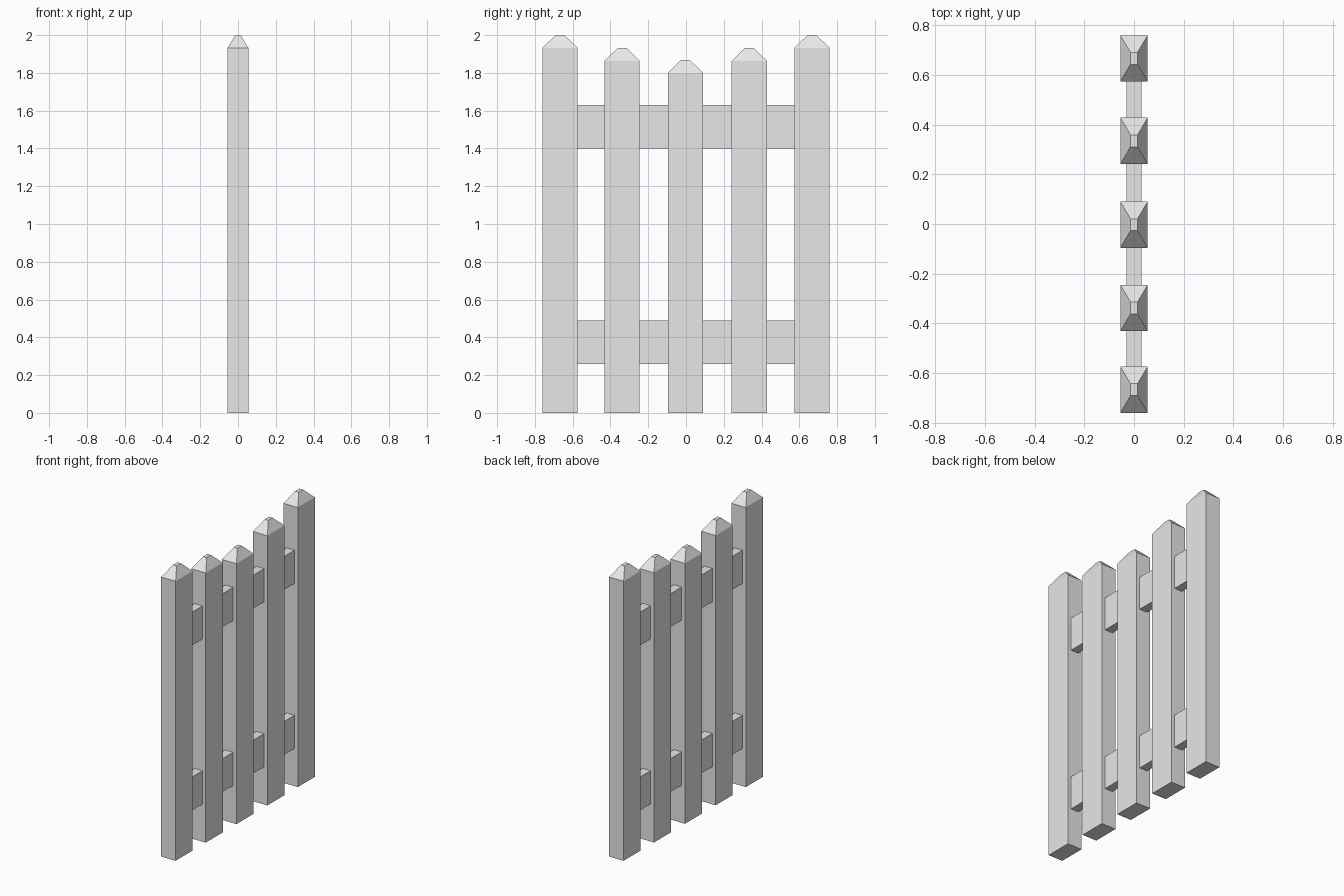
import bpy
import bmesh

cube = bpy.data.objects.get("Cube")
if cube:
    bpy.data.objects.remove(cube, do_unlink=True)

# One flat paint for the whole fence
paint = bpy.data.materials.new("light_grey")
paint.use_nodes = True
colour = (0.8, 0.8, 0.8, 1)
paint.diffuse_color = colour
paint.node_tree.nodes["Principled BSDF"].inputs["Base Color"].default_value = colour


def block(name, x, y, z, cap=None):
    """Box spanning the given ranges, with an optional tapered cap (half x, half y, top z)."""
    bm = bmesh.new()
    base = [bm.verts.new((px, py, z[0])) for px, py in
            ((x[0], y[0]), (x[1], y[0]), (x[1], y[1]), (x[0], y[1]))]
    bottom = bm.faces.new(base)

    # Raise the walls
    walls = bmesh.ops.extrude_face_region(bm, geom=[bottom], use_keep_orig=True)["geom"]
    top = next(f for f in walls if isinstance(f, bmesh.types.BMFace))
    for v in top.verts:
        v.co.z = z[1]

    # Taper to a small flat tip
    if cap:
        half_x, half_y, tip = cap
        cx, cy = sum(x) / 2, sum(y) / 2
        raised = bmesh.ops.extrude_discrete_faces(bm, faces=[top])["faces"][0]
        for v in raised.verts:
            v.co.x = cx + (half_x if v.co.x > cx else -half_x)
            v.co.y = cy + (half_y if v.co.y > cy else -half_y)
            v.co.z = tip

    bmesh.ops.recalc_face_normals(bm, faces=bm.faces)
    mesh = bpy.data.meshes.new(name)
    bm.to_mesh(mesh)
    bm.free()
    mesh.materials.append(paint)
    obj = bpy.data.objects.new(name, mesh)
    bpy.context.collection.objects.link(obj)
    return obj


# Pickets, dipping towards the middle
HALF_X, HALF_Y, CAP = 0.055, 0.093, 0.068
pickets = [(-0.667, 2.0), (-0.338, 1.932), (-0.003, 1.868), (0.335, 1.932), (0.667, 2.0)]
for i, (y, tip) in enumerate(pickets, 1):
    block(f"picket_{i}", (-HALF_X, HALF_X), (y - HALF_Y, y + HALF_Y),
          (0, tip - CAP), cap=(0.014, 0.024, tip))

# Cross rails, running into the end pickets
for name, low in (("lower_rail", 0.26), ("upper_rail", 1.40)):
    block(name, (-0.03, 0.03), (-0.667, 0.667), (low, low + 0.23))
